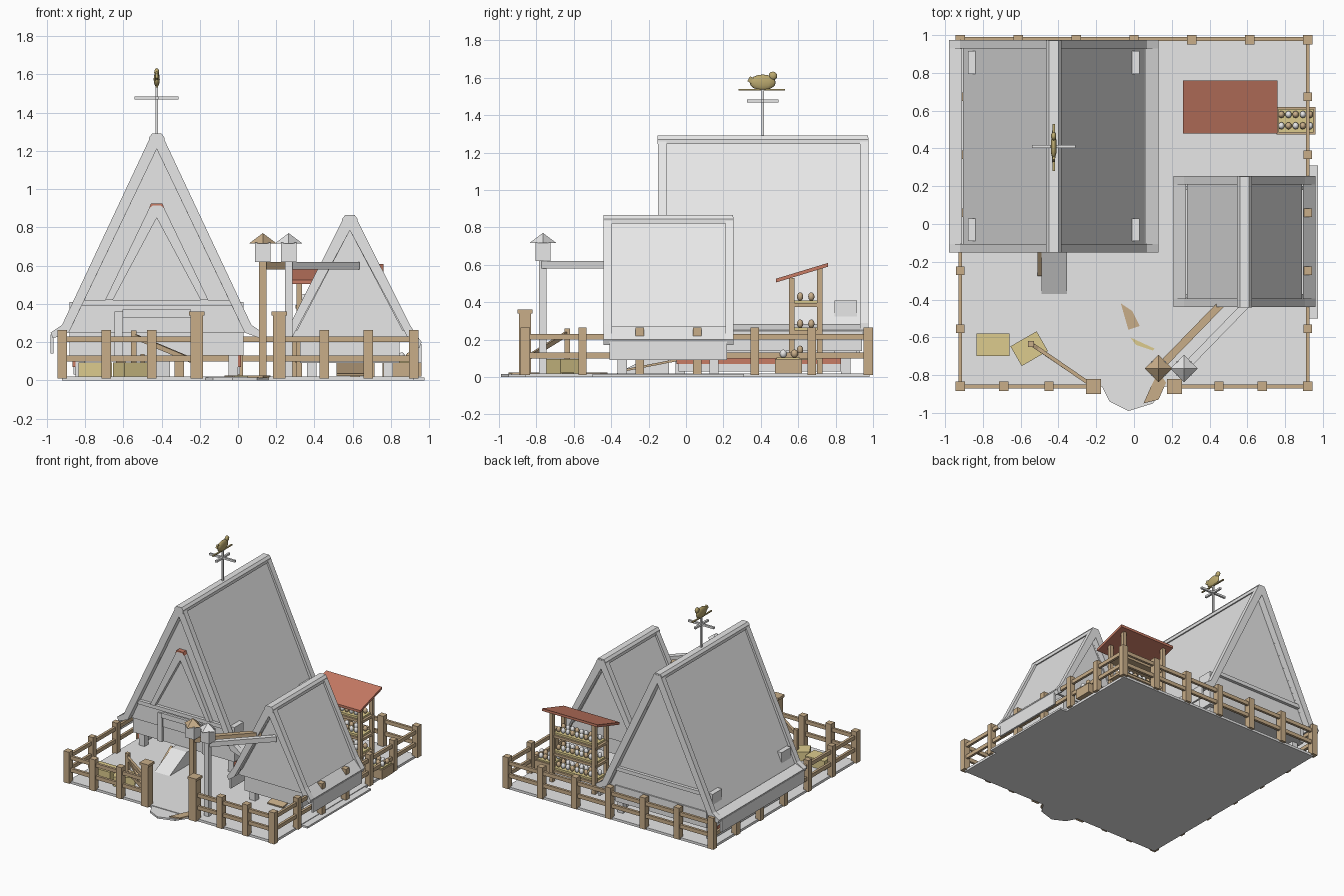
import bpy, bmesh, math
from mathutils import Vector, Matrix

old = bpy.data.objects.get("Cube")
if old:
    bpy.data.objects.remove(old)


def material(name, r, g, b):
    m = bpy.data.materials.new(name)
    m.use_nodes = True
    m.diffuse_color = (r, g, b, 1)
    m.node_tree.nodes["Principled BSDF"].inputs["Base Color"].default_value = (r, g, b, 1)
    return m


GREY = material("pale grey", .8, .8, .8)
WOOD = material("tan wood", .58, .42, .25)
RED = material("terracotta", .58, .2, .13)
STRAW = material("straw", .72, .6, .27)
GOLD = material("dull gold", .5, .4, .16)


def add(name, bm, mat, smooth=False):
    bmesh.ops.recalc_face_normals(bm, faces=bm.faces)
    me = bpy.data.meshes.new(name)
    bm.to_mesh(me)
    bm.free()
    me.materials.append(mat)
    if smooth:
        me.shade_smooth()
    ob = bpy.data.objects.new(name, me)
    bpy.context.collection.objects.link(ob)
    return ob


def box(name, x0, x1, y0, y1, z0, z1, mat, turn=0):
    bm = bmesh.new()
    mid = Vector(((x0 + x1) / 2, (y0 + y1) / 2, (z0 + z1) / 2))
    mat4 = Matrix.Translation(mid) @ Matrix.Rotation(math.radians(turn), 4, 'Z') \
        @ Matrix.Diagonal((x1 - x0, y1 - y0, z1 - z0, 1))
    bmesh.ops.create_cube(bm, size=1, matrix=mat4)
    return add(name, bm, mat)


def post(name, x, y, w, z0, z1, mat):
    return box(name, x - w / 2, x + w / 2, y - w / 2, y + w / 2, z0, z1, mat)


def beam(name, a, b, w, h, mat):
    a, b = Vector(a), Vector(b)
    bm = bmesh.new()
    d = b - a
    mat4 = Matrix.Translation((a + b) / 2) @ d.to_track_quat('X', 'Z').to_matrix().to_4x4() \
        @ Matrix.Diagonal((d.length, w, h, 1))
    bmesh.ops.create_cube(bm, size=1, matrix=mat4)
    return add(name, bm, mat)


def prism(name, pts, lo, hi, mat, axis='Y'):
    """Extrude an outline: (x, z) along y, (y, z) along x or (x, y) along z."""
    place = {'X': lambda p, t: (t, p[0], p[1]), 'Y': lambda p, t: (p[0], t, p[1]),
             'Z': lambda p, t: (p[0], p[1], t)}[axis]
    bm = bmesh.new()
    face = bm.faces.new([bm.verts.new(place(p, lo)) for p in pts])
    ext = bmesh.ops.extrude_face_region(bm, geom=[face])
    move = Vector(place((0, 0), hi - lo))
    bmesh.ops.translate(bm, vec=move, verts=[v for v in ext["geom"] if isinstance(v, bmesh.types.BMVert)])
    return add(name, bm, mat)


def ball(name, x, y, z, sx, sy, sz, mat, seg=10):
    bm = bmesh.new()
    bmesh.ops.create_uvsphere(bm, u_segments=seg, v_segments=seg * 2 // 3, radius=1,
                              matrix=Matrix.Translation((x, y, z)) @ Matrix.Diagonal((sx, sy, sz, 1)))
    return add(name, bm, mat, True)


# Yard slab with a path tongue at the gate and a strip on the left side
box("ground", -.92, .92, -.86, .98, 0, .02, GREY)
prism("path", [(-.17, -.86), (-.13, -.94), (-.03, -.99), (.1, -.95), (.16, -.86)], 0, .015, GREY, 'Z')
box("side_ground", .92, .975, -.5, .31, 0, .015, GREY)
for i, pts in enumerate([[(.05, -.95), (.13, -.93), (.17, -.84), (.13, -.78), (.09, -.86)],
                         [(-.07, -.42), (-.01, -.46), (.03, -.54), (-.03, -.56)],
                         [(-.02, -.6), (.11, -.66), (.1, -.67), (.01, -.64)]]):
    prism(f"dirt_patch_{i}", pts, .014, .025, WOOD if i < 2 else STRAW, 'Z')


# A-frame houses: rafters at both ends, recessed panels, flared eaves, ridge cap
def house(name, cx, y0, y1, top, foot, lip, inner, floor):
    fx, fz = foot
    lx, lz = lip
    ix, iz = inner
    tx = .03
    for s, side in ((-1, "right"), (1, "left")):
        def mirror(pts):
            return [(cx + s * x, z) for x, z in pts]
        rafter = [(0, top - .01), (tx, top - .01), (fx, fz), (lx, lz), (lx - .012, lz - .03),
                  (ix, iz), (0, top - .08)]
        for end, a in (("front", y0), ("back", y1 - .04)):
            prism(f"{name}_{end}_{side}_rafter", mirror(rafter), a, a + .045, GREY)
        prism(f"{name}_{side}_roof", mirror([(0, top - .01), (tx, top - .045), (fx - .015, fz - .02),
              (fx - .045, fz - .02), (0, top - .08)]), y0 + .04, y1 - .04, GREY)
        prism(f"{name}_{side}_eave", mirror([(fx - .01, fz - .01), (lx, lz), (lx - .01, lz - .02),
              (fx - .01, fz - .05)]), y0 + .01, y1 - .01, GREY)
        prism(f"{name}_{side}_fascia", mirror([(lx - .015, lz - .01), (lx, lz - .01), (lx, lz - .11),
              (lx - .015, lz - .11)]), y0 + .03, y1 - .03, GREY)
    gable = [(cx, top - .07), (cx + ix, iz), (cx - ix, iz)]
    for end, a in (("front", y0 + .05), ("back", y1 - .07)):
        prism(f"{name}_{end}_gable", gable, a, a + .02, GREY)
    box(f"{name}_lower_body", cx - ix + .05, cx + ix - .05, y0 + .06, y1 - .06, floor, iz + .01, GREY)
    cap = [(.04, top - .045), (.04, top - .02), (.025, top), (-.025, top), (-.04, top - .02), (-.04, top - .045)]
    prism(f"{name}_ridge_cap", [(cx + x, z) for x, z in cap], y0 - .002, y1 + .002, GREY)


BX, SX = -.425, .585
house("barn", BX, -.15, .97, 1.29, (.495, .29), (.555, .25), (.46, .25), .13)
house("coop", SX, -.44, .25, .865, (.32, .28), (.375, .2), (.31, .21), .09)

# Barn corner pillars, foundations and stilts
for s, side in ((-1, "right"), (1, "left")):
    for y, end in ((-.03, "front"), (.855, "back")):
        post(f"barn_{end}_{side}_pillar", BX + s * .395, y, .12, .13, .41, GREY)
        post(f"barn_{end}_{side}_stilt", BX + s * .4, y, .05, .02, .13, GREY)
    x = BX + s * .42
    box(f"barn_{side}_sill", x - .02, x + .02, -.05, .83, .07, .13, RED)
    box(f"barn_{side}_footing", x - .015, x + .015, -.04, .83, .03, .07, GREY)
    for y in (-.34, .15):
        post(f"coop_{side}_stilt", SX + s * .2, y, .05, .02, .1, GREY)

# Barn gable frames, tie beams and doorway
for end, a, b in (("front", -.125, -.09), ("back", .91, .945)):
    box(f"barn_{end}_tie", BX - .39, BX + .39, a, b, .39, .42, GREY)
for s, side in ((-1, "right"), (1, "left")):
    prism(f"gable_{side}_frame", [(BX + s * x, z) for x, z in
          ((0, .92), (.03, .92), (.27, .42), (.23, .42), (0, .85))], -.135, -.09, GREY)
    box(f"door_{side}_post", BX + s * .2 - .02, BX + s * .2 + .02, -.11, -.08, .13, .36, GREY)
box("door_lintel", BX - .18, BX + .18, -.12, -.08, .33, .37, GREY)
prism("gable_peak", [(BX - .04, .9), (BX - .03, .925), (BX + .03, .925), (BX + .04, .9),
                     (BX + .02, .915), (BX - .02, .915)], -.14, -.09, RED)
box("barn_back_board", BX - .41, BX + .41, .905, .93, .13, .26, GREY)

# Ramps
prism("barn_ramp", [(-.37, .02), (-.09, .02), (-.09, .13), (-.15, .13)], -.49, -.355, GREY, 'X')
beam("ramp_plank", (-.5, -.27, .03), (-.5, -.13, .13), .02, .02, WOOD)
beam("coop_ramp", (SX, -.36, .03), (SX, -.05, .09), .14, .012, WOOD)

# Weather vane with bird
vy = .41
post("vane_pole", BX, vy, .012, 1.27, 1.54, GREY)
box("vane_cross_x", BX - .115, BX + .115, vy - .008, vy + .008, 1.468, 1.484, GREY)
box("vane_cross_y", BX - .008, BX + .008, vy - .085, vy + .085, 1.468, 1.484, GREY)
box("vane_arrow", BX - .006, BX + .006, .28, .53, 1.532, 1.54, GOLD)
ball("bird_body", BX, .41, 1.575, .016, .07, .042, GOLD, 12)
ball("bird_head", BX, .465, 1.61, .014, .023, .023, GOLD)
beam("bird_tail", (BX, .37, 1.575), (BX, .335, 1.595), .014, .03, GOLD)

# Lantern posts with their beams
for mat, x, label in ((WOOD, .13, "wood"), (GREY, .265, "grey")):
    post(f"{label}_lantern_post", x, -.765, .04, .02, .63, mat)
    post(f"{label}_lantern_box", x, -.765, .08, .62, .72, GREY)
    bm = bmesh.new()
    bmesh.ops.create_cone(bm, segments=4, radius1=.073, radius2=0, depth=.055, cap_ends=True,
                          matrix=Matrix.Translation((x, -.765, .743)))
    add(f"{label}_lantern_roof", bm, mat)
    beam(f"{label}_lantern_beam", (x, -.765, .6), (x + .355, -.4, .6), .04, .04, mat)

# Egg stall with slanted roof, shelves and crate
prism("stall_roof", [(.48, .505), (.76, .59), (.76, .61), (.48, .525)], .26, .76, RED, 'X')
for x in (.32, .7):
    post("stall_front_post", x, .565, .03, .02, .53, WOOD)
    post("stall_back_post", x, .715, .03, .02, .58, WOOD)
for z in (.11, .25, .395):
    box("stall_shelf", .3, .72, .565, .715, z - .02, z, WOOD)
    box("shelf_straw", .32, .7, .58, .7, z, z + .015, STRAW)
    for i in range(9):
        for y in (.61, .67):
            ball("egg", .345 + i * .041, y, z + .035, .017, .017, .023, WOOD if (i + int(y * 100)) % 3 == 0 else GREY)
box("egg_crate", .755, .96, .475, .62, .02, .095, WOOD)
box("crate_straw", .765, .95, .485, .61, .09, .105, STRAW)
for i in range(5):
    for j, y in enumerate((.52, .58)):
        ball("crate_egg", .78 + i * .038, y, .125, .017, .019, .022, WOOD if (i + j) % 2 else GREY)

# Hay bales
box("hay_bale", -.835, -.66, -.7, -.58, .02, .095, STRAW)
box("turned_hay_bale", -.635, -.475, -.72, -.6, .02, .095, STRAW, 30)

# Fence: posts and two rails along each run
F, B, E = -.86, .98, .92
for x in (-E, -.69, -.45, .45, .68, E):
    post("front_fence_post", x, F, .05, .01, .265, WOOD)
for i in range(7):
    post("back_fence_post", -E + i * E / 3, B - .005, .05, .01, .265, WOOD)
    if 0 < i < 6:
        for s in (-1, 1):
            post("side_fence_post", s * E, F + i * (B - F) / 6, .045, .01, .265, WOOD)
for z in (.115, .215):
    for a, b in (((-E, F), (-.215, F)), ((.215, F), (E, F)), ((-E, B), (E, B)),
                 ((-E, F), (-E, B)), ((E, F), (E, B))):
        beam("fence_rail", (*a, z), (*b, z), .02, .03, WOOD)
    beam("gate_rail", (-.215, F, z), (-.55, -.63, z), .02, .03, WOOD)
post("gate_end_post", -.545, -.635, .03, .05, .26, WOOD)
beam("gate_brace", (-.23, -.85, .1), (-.54, -.64, .23), .018, .025, WOOD)
for x in (-.215, .215):
    post("gate_post", x, F, .065, .01, .34, WOOD)
    post("gate_post_cap", x, F, .08, .34, .36, WOOD)
